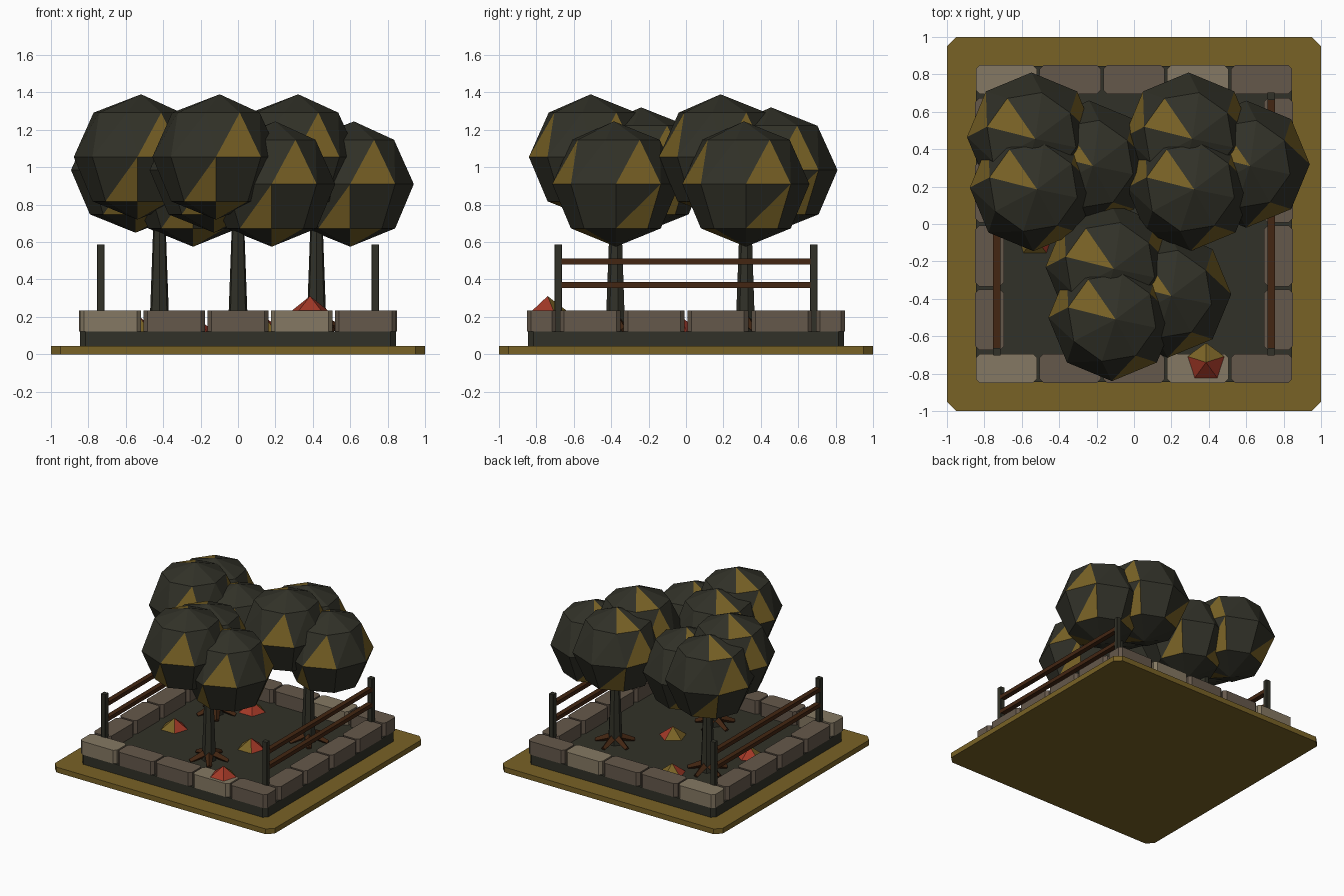
import bpy, bmesh, math
from mathutils import Vector

if "Cube" in bpy.data.objects:
    bpy.data.objects.remove(bpy.data.objects["Cube"])


def mat(name, rgb):
    m = bpy.data.materials.new(name)
    m.diffuse_color = (*rgb, 1)
    m.use_nodes = True
    m.node_tree.nodes["Principled BSDF"].inputs["Base Color"].default_value = m.diffuse_color
    return m


OCHRE = mat("ochre", (0.19, 0.122, 0.019))
DARK = mat("dark_green", (0.031, 0.031, 0.021))
STONE = mat("brown_stone", (0.130, 0.098, 0.070))
PALE = mat("pale_stone", (0.235, 0.190, 0.125))
WOOD = mat("brown_wood", (0.056, 0.019, 0.006))
RED = mat("red_leaf", (0.36, 0.040, 0.020))


def finish(bm, name, *mats):
    bmesh.ops.recalc_face_normals(bm, faces=bm.faces)
    me = bpy.data.meshes.new(name)
    bm.to_mesh(me)
    bm.free()
    for m in mats:
        me.materials.append(m)
    ob = bpy.data.objects.new(name, me)
    bpy.context.collection.objects.link(ob)
    return ob


def slab(name, cx, cy, sx, sy, z0, z1, cut, m):
    """Box with clipped vertical corners."""
    bm = bmesh.new()
    a, b = sx / 2, sy / 2
    pts = [(a, -b + cut), (a, b - cut), (a - cut, b), (-a + cut, b),
           (-a, b - cut), (-a, -b + cut), (-a + cut, -b), (a - cut, -b)]
    f = bm.faces.new([bm.verts.new((cx + x, cy + y, z0)) for x, y in pts])
    ext = bmesh.ops.extrude_face_region(bm, geom=[f], use_keep_orig=True)["geom"]
    for v in ext:
        if isinstance(v, bmesh.types.BMVert):
            v.co.z = z1
    return finish(bm, name, m)


def rod(name, p, q, r1, r2, sides, m):
    """Tapered prism between two points."""
    p, q = Vector(p), Vector(q)
    bm = bmesh.new()
    bmesh.ops.create_cone(bm, cap_ends=True, segments=sides, radius1=r1,
                          radius2=r2, depth=(q - p).length)
    rot = (q - p).to_track_quat('Z', 'Y')
    for v in bm.verts:
        v.co = rot @ v.co + (p + q) / 2
    return finish(bm, name, m)


def crown(name, c, r, rz):
    """Eight-sided faceted ball with a few ochre facets."""
    bm = bmesh.new()
    n = 8
    c = Vector(c)

    def ring(lat, twist):
        return [bm.verts.new(c + Vector((r * math.cos(lat) * math.cos(t),
                                         r * math.cos(lat) * math.sin(t),
                                         rz * math.sin(lat))))
                for t in (2 * math.pi * i / n + twist for i in range(n))]

    up = ring(math.pi / 4, math.radians(-13))
    mid = ring(0, 0)
    low = ring(-math.pi / 4, 0)
    top = bm.verts.new(c + Vector((0.02, -0.01, rz)))
    bot = bm.verts.new(c - Vector((0, 0, rz)))
    for i in range(n):
        j = (i + 1) % n
        faces = [((up[i], up[j], top), i == 3),
                 ((mid[i], mid[j], up[j]), i in (0, 3, 6)),
                 ((mid[i], up[j], up[i]), False),
                 ((low[i], low[j], mid[j]), i in (0, 2, 5)),
                 ((low[i], mid[j], mid[i]), False),
                 ((low[j], low[i], bot), i == 6)]
        for verts, gold in faces:
            bm.faces.new(verts).material_index = int(gold)
    return finish(bm, name, DARK, OCHRE)


def leaf_pile(name, x, y, z, way):
    """Five-sided cone, red on the side facing `way`, ochre elsewhere."""
    bm = bmesh.new()
    bmesh.ops.create_cone(bm, cap_ends=True, segments=5, radius1=0.105,
                          radius2=0, depth=0.08)
    bmesh.ops.remove_doubles(bm, verts=bm.verts, dist=0.0005)
    bm.normal_update()
    for f in bm.faces:
        f.material_index = int(f.normal.x * way[0] + f.normal.y * way[1] > 0)
    bmesh.ops.translate(bm, verts=bm.verts, vec=(x, y, z + 0.04))
    return finish(bm, name, OCHRE, RED)


# Base plate and soil bed
slab("base_plate", 0, 0, 2, 2, 0, 0.043, 0.05, OCHRE)
slab("soil_bed", 0, 0, 1.69, 1.69, 0.043, 0.123, 0.03, DARK)

# Stone border
for s, row in ((-1, "front"), (1, "back")):
    for i in range(5):
        slab(f"{row}_stone_{i + 1}", (i - 2) * 0.341, s * 0.772, 0.328, 0.156,
             0.123, 0.233, 0.022, PALE if i % 3 == 0 else STONE)
for s, row in ((-1, "left"), (1, "right")):
    for i in range(4):
        slab(f"{row}_stone_{i + 1}", s * 0.772, (i - 1.5) * 0.341, 0.156, 0.325,
             0.123, 0.233, 0.022, STONE)

# Fences on both sides
for s, side in ((-1, "left"), (1, "right")):
    x = s * 0.733
    for t, end in ((-1, "front"), (1, "back")):
        slab(f"{side}_{end}_post", x, t * 0.683, 0.04, 0.04, 0.123, 0.587, 0.003, DARK)
    for z, lvl in ((0.37, "lower"), (0.497, "upper")):
        slab(f"{side}_{lvl}_rail", x, 0, 0.04, 1.35, z - 0.016, z + 0.016, 0.002, WOOD)

# Trees: trunk, roots and three crown balls each
BALLS = ((-0.118, -0.125, 1.055, 0.34), (-0.128, 0.145, 0.985, 0.345),
         (0.18, 0, 0.91, 0.34))
for k, (x, y) in enumerate(((-0.42, 0.32), (0.42, 0.32), (0, -0.375)), 1):
    rod(f"tree_{k}_trunk", (x, y, 0.123), (x, y, 0.85), 0.055, 0.028, 7, DARK)
    for i in range(5):
        a = 2 * math.pi * i / 5 + 0.3
        dx, dy = math.cos(a), math.sin(a)
        rod(f"tree_{k}_root_{i + 1}", (x + 0.02 * dx, y + 0.02 * dy, 0.18),
            (x + 0.15 * dx, y + 0.15 * dy, 0.13), 0.032, 0.018, 4, WOOD)
    for i, (bx, by, bz, r) in enumerate(BALLS):
        crown(f"tree_{k}_crown_{i + 1}", (x + bx, y + by, bz), r, 0.335)

# Fallen leaf piles
leaf_pile("leaf_pile_1", -0.53, -0.07, 0.123, (0.5, 0.8))
leaf_pile("leaf_pile_2", 0.14, -0.03, 0.123, (1, 0.2))
leaf_pile("leaf_pile_3", 0.385, -0.74, 0.231, (0, -1))
leaf_pile("leaf_pile_4", -0.23, 0.51, 0.123, (0.3, -1))
